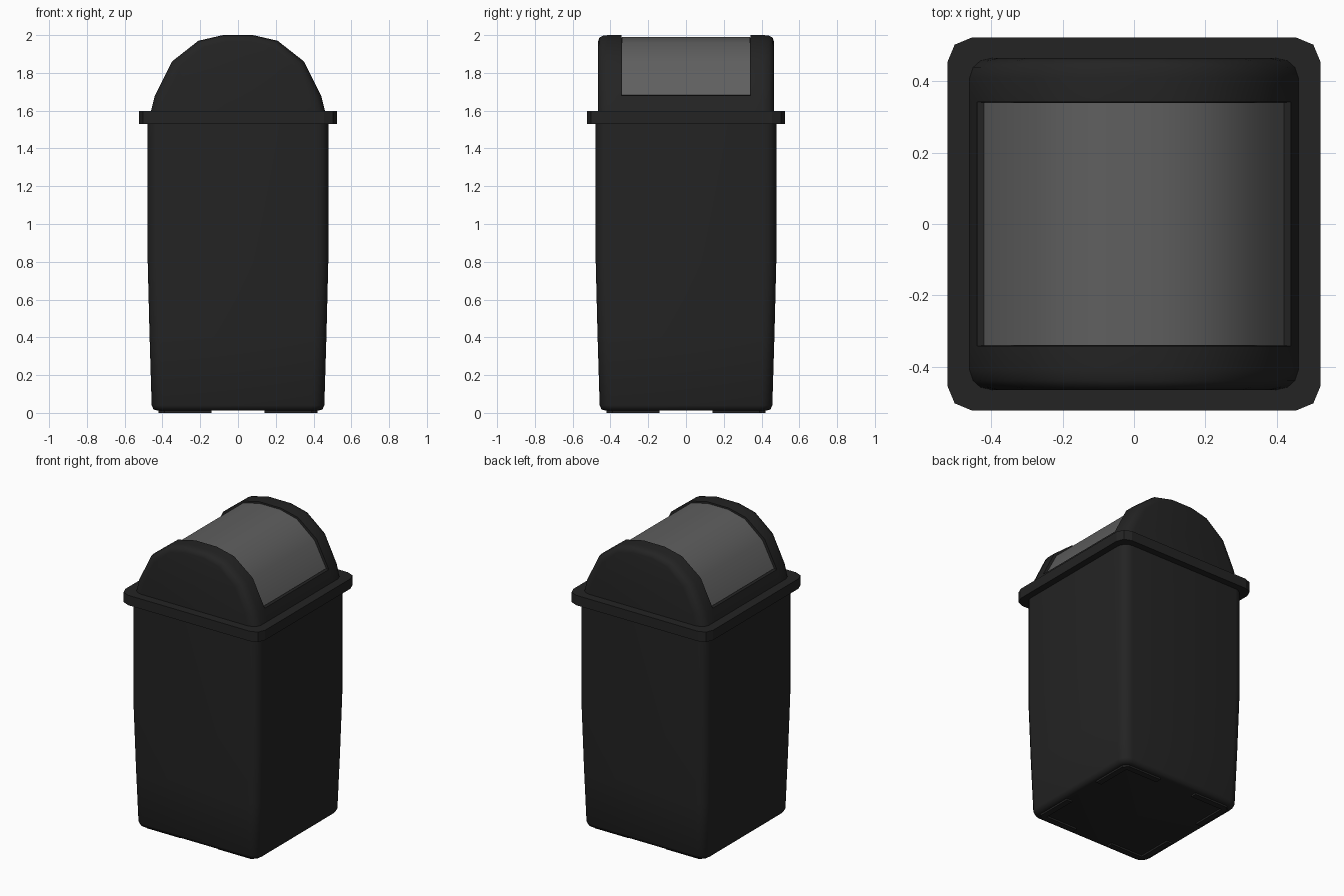
import bpy, bmesh, math

if "Cube" in bpy.data.objects:
    bpy.data.objects.remove(bpy.data.objects["Cube"])


def material(name, v):
    m = bpy.data.materials.new(name)
    m.diffuse_color = (v, v, v, 1)
    m.use_nodes = True
    m.node_tree.nodes["Principled BSDF"].inputs["Base Color"].default_value = m.diffuse_color
    return m


BLACK = material("black plastic", 0.017)
GREY = material("grey flap", 0.115)


def loft(name, rings, mat, angle=35, caps=True):
    """Skin equal-length closed rings of points into one solid."""
    bm = bmesh.new()
    vs = [[bm.verts.new(p) for p in r] for r in rings]
    n = len(rings[0])
    for a, b in zip(vs, vs[1:]):
        for i in range(n):
            j = (i + 1) % n
            bm.faces.new((a[i], a[j], b[j], b[i]))
    if caps:
        bm.faces.new(vs[0][::-1])
        bm.faces.new(vs[-1])
    bmesh.ops.remove_doubles(bm, verts=bm.verts, dist=0.0005)
    bmesh.ops.recalc_face_normals(bm, faces=bm.faces)
    me = bpy.data.meshes.new(name)
    bm.to_mesh(me)
    bm.free()
    ob = bpy.data.objects.new(name, me)
    bpy.context.collection.objects.link(ob)
    me.materials.append(mat)
    bpy.ops.object.select_all(action='DESELECT')
    bpy.context.view_layer.objects.active = ob
    ob.select_set(True)
    bpy.ops.object.shade_smooth_by_angle(angle=math.radians(angle))
    return ob


def square(h, r, z, seg):
    """Rounded square ring of half width h and corner radius r."""
    pts = []
    for k in range(4):
        cx = (h - r) * (1, -1, -1, 1)[k]
        cy = (h - r) * (1, 1, -1, -1)[k]
        for s in range(seg + 1):
            a = math.pi / 2 * (k + s / seg)
            pts.append((cx + r * math.cos(a), cy + r * math.sin(a), z))
    return pts


# tapered body with softened bottom edge
loft("bin_body", [square(h, r, z, 4) for h, r, z in (
    (0.425, 0.05, 0.012), (0.447, 0.06, 0.018), (0.457, 0.065, 0.04),
    (0.468, 0.065, 0.40), (0.478, 0.065, 0.80), (0.478, 0.065, 1.54))], BLACK, 60)

# overhanging rim of the lid
loft("lid_rim", [square(0.523, 0.067, z, 2) for z in (1.53, 1.597)], BLACK, 20)

# L-shaped feet in the four corners
for i, (sx, sy) in enumerate(((1, 1), (-1, 1), (-1, -1), (1, -1))):
    outline = [(0.14, 0.42), (0.14, 0.38), (0.38, 0.38), (0.38, 0.14),
               (0.42, 0.14), (0.42, 0.39), (0.39, 0.42)]
    loft(f"foot_{i + 1}", [[(sx * x, sy * y, z) for x, y in outline]
                           for z in (0.0, 0.02)], BLACK)

# half outline of the dome, from the rim to the crown
ARC = [(0.44, 1.68), (0.35, 1.86), (0.21, 1.97), (0.08, 2.0)]
INNER = [(0.42, 1.682), (0.334, 1.848), (0.201, 1.957), (0.077, 1.988)]


def mirrored(half):
    return half + [(-x, z) for x, z in reversed(half)]


def dome_ring(y, dx, dz, recess=False):
    half = [(0.463, 1.59), ARC[0]] + (INNER if recess else ARC)
    kx, kz = 1 - dx / 0.463, 1 - dz / 0.41
    return [(x * kx, y, 1.59 + (z - 1.59) * kz) for x, z in mirrored(half)]


# domed lid: rounded ends, sunken middle for the flap
ends = [(0.466, 0.065, 0.035), (0.458, 0.03, 0.013), (0.44, 0.01, 0.003),
        (0.41, 0, 0), (0.342, 0, 0)]
rings = [dome_ring(-y, dx, dz) for y, dx, dz in ends]
rings += [dome_ring(y, 0, 0, True) for y in (-0.3415, 0.3415)]
rings += [dome_ring(y, dx, dz) for y, dx, dz in reversed(ends)]
loft("lid_dome", rings, BLACK, 40)

# swing flap: thin curved plate resting in the recess
plate = mirrored([(x + 0.001, z + 0.002) for x, z in INNER])
under = [(x * 0.98, z - 0.008) for x, z in reversed(plate)]
loft("swing_flap", [[(x, y, z) for x, z in plate + under]
                    for y in (-0.34, 0.34)], GREY, 40)
